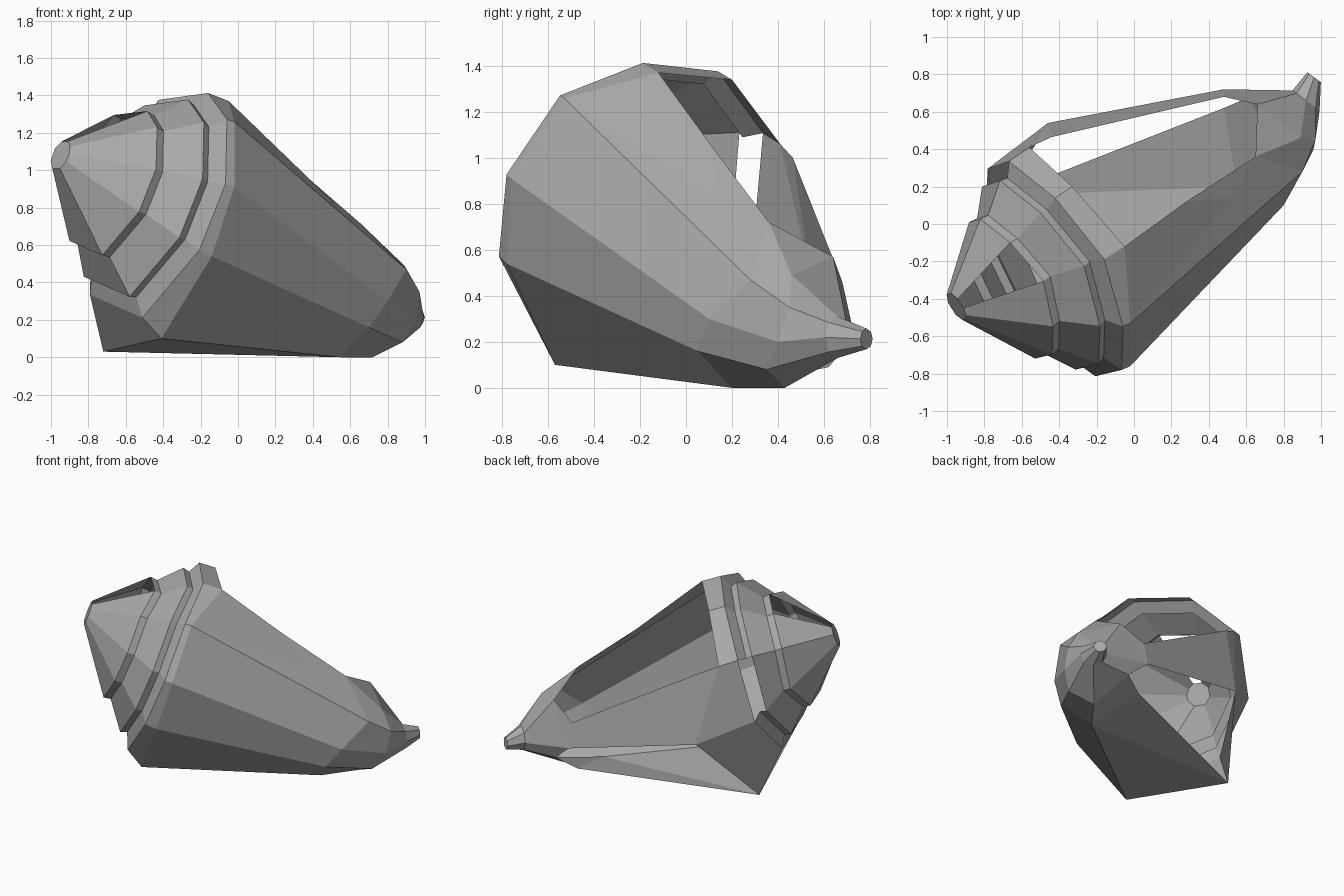
import bpy, bmesh, math
from mathutils import Vector

cube = bpy.data.objects.get("Cube")
if cube:
    bpy.data.objects.remove(cube, do_unlink=True)

grey = bpy.data.materials.new("shell grey")
grey.use_nodes = True
grey.diffuse_color = (0.4, 0.4, 0.4, 1)
grey.node_tree.nodes["Principled BSDF"].inputs["Base Color"].default_value = (0.4, 0.4, 0.4, 1)


def make_object(name, bm):
    bmesh.ops.remove_doubles(bm, verts=bm.verts, dist=0.0005)
    bmesh.ops.recalc_face_normals(bm, faces=bm.faces)
    mesh = bpy.data.meshes.new(name)
    bm.to_mesh(mesh)
    bm.free()
    mesh.materials.append(grey)
    obj = bpy.data.objects.new(name, mesh)
    bpy.context.collection.objects.link(obj)
    return obj


def panel(bm, *points):
    return bm.faces.new([bm.verts.new(p) for p in points])


def bridge(bm, ring_a, ring_b, closed=False, skip=()):
    """Quads between two rings of equal length."""
    n = len(ring_a)
    for i in range(n if closed else n - 1):
        j = (i + 1) % n
        if i not in skip:
            panel(bm, ring_a[i], ring_a[j], ring_b[j], ring_b[i])


# Shell axis, from the point of the spire to the siphon
apex = Vector((-0.95, -0.44, 1.08))
axis = (Vector((0.97, 0.78, 0.21)) - apex).normalized()

# Widest rim: top, round the front, under, up the back
rim = [Vector(p) for p in (
    (-0.05, -0.12, 1.37), (-0.02, -0.53, 1.26), (-0.02, -0.76, 0.91),
    (-0.14, -0.78, 0.54), (-0.41, -0.57, 0.10), (-0.72, 0.15, 0.03),
    (-0.46, 0.54, 0.49), (-0.56, 0.41, 1.06), (-0.33, 0.20, 1.34))]
radial = [(p - apex) - axis * (p - apex).dot(axis) for p in rim]
coil = [1, 1, 1, 1, 0.92, 0.72, 0.95, 1, 1]   # earlier whorls are tighter underneath
drift = [0.05, 0, 0, 0, 0, 0.02, 0.07, 0.02, 0.02]  # spiral slip along the axis


def whorl(t, s):
    return [apex + axis * (t + d) + r * s * c for r, c, d in zip(radial, coil, drift)]


# Spire: cone, then stepped whorls out to the rim
profile = [(0.30, 0.64), (0.35, 0.63), (0.49, 0.87), (0.535, 0.85), (0.58, 0.99)]
rings = [whorl(t, s) for t, s in profile]
cap = [apex + r.normalized() * 0.085 for r in radial]
rings = [cap] + rings + [rim]
gaps = {0: (8,), 3: (6,), 4: (6,)}            # worn openings
bm = bmesh.new()
for k in range(len(rings) - 1):
    bridge(bm, rings[k], rings[k + 1], closed=True, skip=gaps.get(k, ()))
panel(bm, *cap)
make_object("spire", bm)

# Body whorl: open sheet sweeping from the rim to the siphon
middle = [Vector(p) for p in (
    (0.65, 0.36, 0.72), (0.90, 0.28, 0.47), (0.80, 0.10, 0.30),
    (0.70, 0.05, 0.16), (0.55, 0.20, 0.0), (0.48, 0.62, 0.09))]
neck = [Vector(p) for p in (
    (0.89, 0.46, 0.49), (0.97, 0.45, 0.35), (0.96, 0.40, 0.20),
    (0.88, 0.35, 0.08), (0.72, 0.43, 0.0), (0.62, 0.68, 0.16),
    (0.48, 0.72, 0.28), (0.66, 0.64, 0.57))]
bm = bmesh.new()
bridge(bm, rim[:6], middle, skip=(0, 4))
bridge(bm, middle, neck[:6])
# Underside
panel(bm, rim[4], rim[5], middle[4])
panel(bm, rim[5], middle[5], middle[4])
# Upper edge with a folded dent
dent_top, dent_low = Vector((0.28, 0.12, 1.04)), Vector((0.52, 0.14, 0.82))
panel(bm, rim[0], dent_top, dent_low, rim[1])
panel(bm, rim[1], dent_low, middle[1])
panel(bm, dent_low, middle[0], middle[1])
panel(bm, dent_top, middle[0], dent_low)
make_object("body_whorl", bm)

# Outer lip: back wall of the aperture, closed over at the siphon
lip_start, lip_end = Vector((-0.44, 0.465, 1.0)), Vector((0.48, 0.68, 0.46))
bm = bmesh.new()
panel(bm, rim[6], rim[7], lip_start)
panel(bm, rim[6], lip_start, lip_end, neck[6])
panel(bm, lip_end, neck[7], neck[6])
panel(bm, middle[0], neck[7], neck[0])
make_object("outer_lip", bm)

# Siphon: tube narrowing to a small flat end
side = Vector((0.8, -0.6, 0))


def circle(center, radius):
    pts = []
    for i in range(8):
        a = math.radians(90 - 45 * i)
        pts.append(Vector(center) + radius * (side * math.cos(a) + Vector((0, 0, math.sin(a)))))
    return pts


throat = circle((0.92, 0.66, 0.22), 0.09)
end = circle((0.963, 0.785, 0.213), 0.045)
bm = bmesh.new()
bridge(bm, neck, throat, closed=True)
bridge(bm, throat, end, closed=True)
panel(bm, *end)
make_object("siphon", bm)
